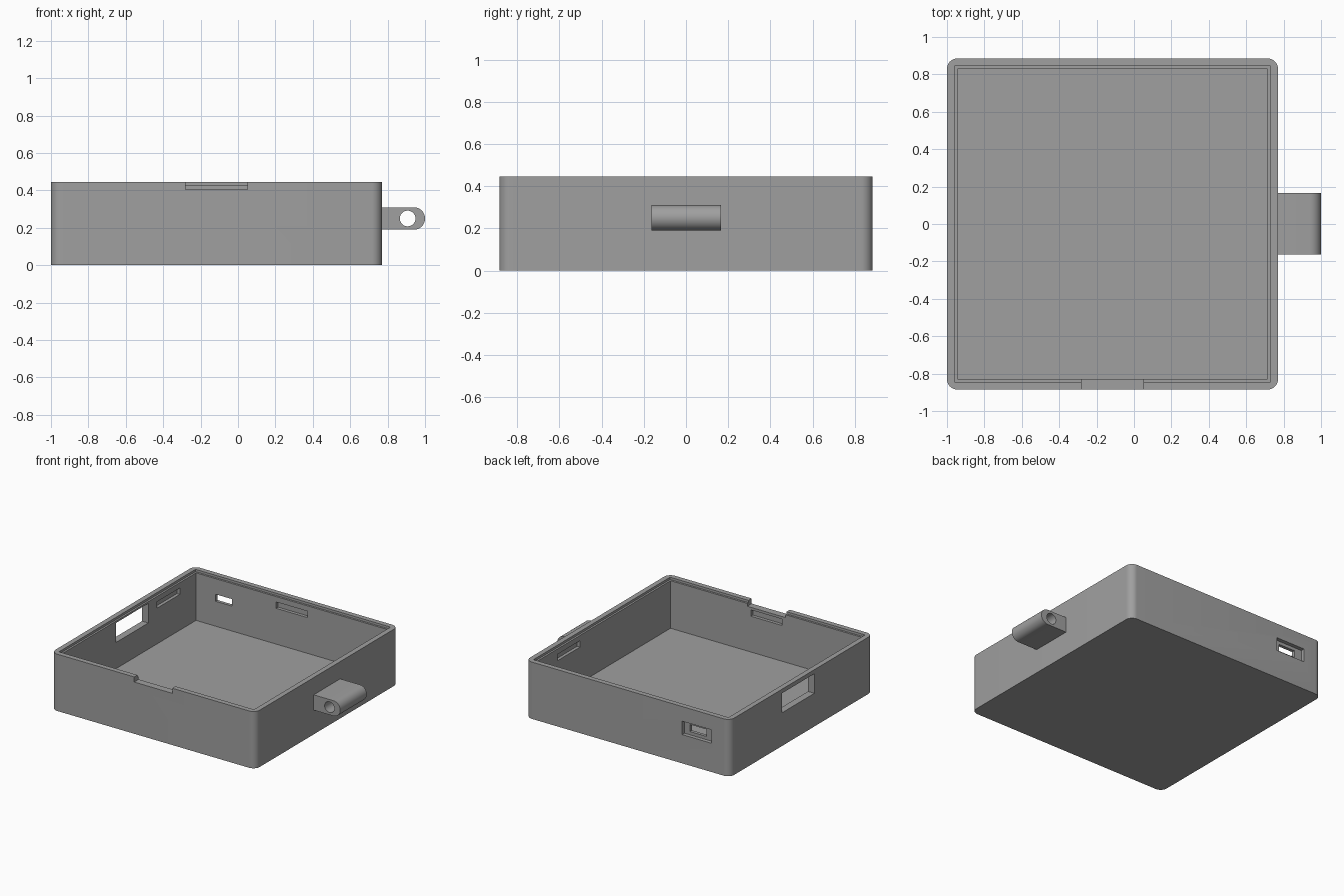
import bpy, bmesh, math

if "Cube" in bpy.data.objects:
    bpy.data.objects.remove(bpy.data.objects["Cube"])

grey = bpy.data.materials.new("mid grey")
grey.diffuse_color = (0.35, 0.35, 0.35, 1)
grey.use_nodes = True
grey.node_tree.nodes["Principled BSDF"].inputs["Base Color"].default_value = grey.diffuse_color


def extrude_profile(name, points, axis, lo, hi):
    """Solid prism from a 2D outline: axis 'z' uses (x, y), axis 'y' uses (x, z)."""
    bm = bmesh.new()
    place = (lambda p: (p[0], p[1], lo)) if axis == 'z' else (lambda p: (p[0], lo, p[1]))
    face = bm.faces.new([bm.verts.new(place(p)) for p in points])
    res = bmesh.ops.extrude_face_region(bm, geom=[face])
    move = (0, 0, hi - lo) if axis == 'z' else (0, hi - lo, 0)
    verts = [g for g in res["geom"] if isinstance(g, bmesh.types.BMVert)]
    bmesh.ops.translate(bm, vec=move, verts=verts)
    bmesh.ops.recalc_face_normals(bm, faces=bm.faces)
    mesh = bpy.data.meshes.new(name)
    bm.to_mesh(mesh)
    bm.free()
    mesh.materials.append(grey)
    obj = bpy.data.objects.new(name, mesh)
    bpy.context.collection.objects.link(obj)
    return obj


def arc(cx, cy, r, a0, a1, n):
    return [(cx + r * math.cos(math.radians(a0 + (a1 - a0) * i / n)),
             cy + r * math.sin(math.radians(a0 + (a1 - a0) * i / n))) for i in range(n + 1)]


def block(name, x0, x1, y0, y1, z0, z1):
    return extrude_profile(name, [(x0, y0), (x1, y0), (x1, y1), (x0, y1)], 'z', z0, z1)


def cut(obj, cutter):
    """Subtract the cutter, then remove it."""
    cutter.hide_render = True
    mod = obj.modifiers.new("cut", 'BOOLEAN')
    mod.operation = 'DIFFERENCE'
    mod.solver = 'EXACT'
    mod.object = cutter
    bpy.context.view_layer.objects.active = obj
    bpy.ops.object.modifier_apply(modifier=mod.name)
    bpy.data.objects.remove(cutter)


def smooth(obj):
    bpy.ops.object.select_all(action='DESELECT')
    obj.select_set(True)
    bpy.context.view_layer.objects.active = obj
    bpy.ops.object.shade_smooth_by_angle(angle=math.radians(30))


# Case: rounded square block
CX, HALF, TOP, R = -0.115, 0.885, 0.445, 0.055
LIP, INNER = 0.845, 0.83
k = HALF - R
outline = []
for sx, sy, a in ((1, 1, 0), (-1, 1, 90), (-1, -1, 180), (1, -1, 270)):
    outline += arc(CX + sx * k, sy * k, R, a, a + 90, 10)
case = extrude_profile("case", outline, 'z', 0, TOP)

# Cavity and the shallow lid ledge around the rim
cut(case, block("cavity", CX - INNER, CX + INNER, -INNER, INNER, 0.055, 0.6))
cut(case, block("lid_ledge", CX - LIP, CX + LIP, -LIP, LIP, 0.427, 0.6))

# Pry notch in the front rim
cut(case, block("notch", -0.28, 0.05, -1.0, -0.8, 0.405, 0.6))

# Window through the left wall
cut(case, block("window", -1.1, -0.9, -0.16, 0.24, 0.26, 0.413))

# Port in the back wall: outer recess and through slot
cut(case, block("port_recess", -0.84, -0.587, 0.855, 1.0, 0.225, 0.33))
cut(case, block("port_slot", -0.775, -0.632, 0.8, 1.0, 0.25, 0.305))

# Snap slots inside the four walls
D = 0.025
for x0, x1, y0, y1 in ((-0.25, 0.02, INNER - 0.1, INNER + D),
                       (-0.25, 0.02, -INNER - D, -INNER + 0.1),
                       (CX - INNER - D, CX - INNER + 0.1, 0.35, 0.63),
                       (CX + INNER - 0.1, CX + INNER + D, 0.29, 0.57)):
    cut(case, block("snap_slot", x0, x1, y0, y1, 0.335, 0.385))
smooth(case)

# Strap lug on the right side with a round hole
lug_outline = [(0.765, 0.19)] + arc(0.94, 0.25, 0.06, -90, 90, 24) + [(0.765, 0.31)]
lug = extrude_profile("strap_lug", lug_outline, 'y', -0.163, 0.165)
cut(lug, extrude_profile("lug_hole", arc(0.907, 0.25, 0.042, 0, 350, 35), 'y', -0.3, 0.3))
smooth(lug)
